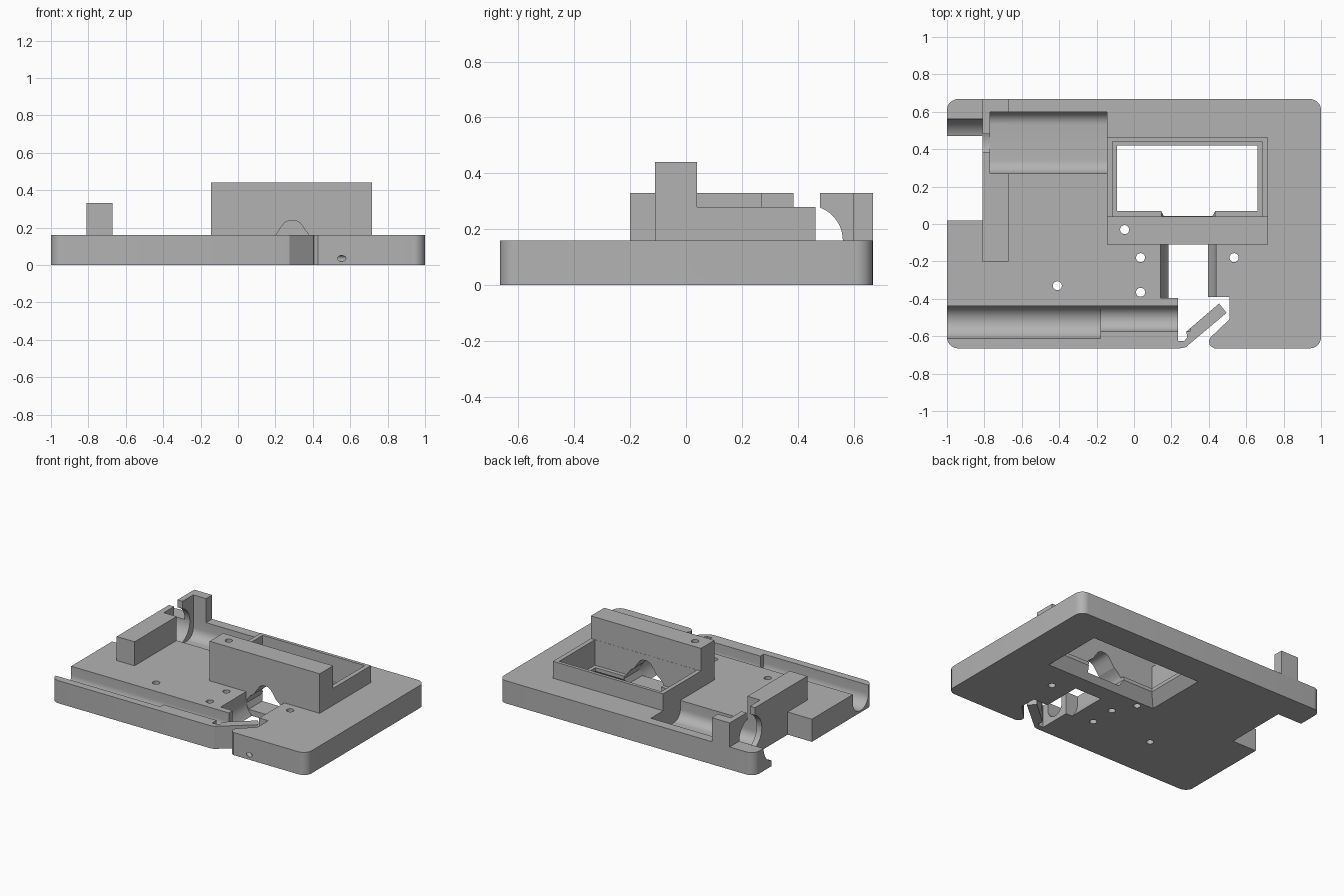
import bpy, bmesh
from math import sin, cos, pi
from mathutils import Vector

cube = bpy.data.objects.get("Cube")
if cube:
    bpy.data.objects.remove(cube, do_unlink=True)

grey = bpy.data.materials.new("plain grey")
grey.use_nodes = True
GREY = (0.45, 0.45, 0.45, 1)
grey.diffuse_color = GREY
grey.node_tree.nodes["Principled BSDF"].inputs["Base Color"].default_value = GREY

cutters = []


def finish(name, bm):
    bmesh.ops.recalc_face_normals(bm, faces=bm.faces)
    mesh = bpy.data.meshes.new(name)
    bm.to_mesh(mesh)
    bm.free()
    mesh.materials.append(grey)
    ob = bpy.data.objects.new(name, mesh)
    bpy.context.collection.objects.link(ob)
    return ob


def prism(name, pts, axis, lo, hi):
    """Extrude a 2D outline along an axis."""
    def place(p, t):
        a, b = p
        return {"X": (t, a, b), "Y": (a, t, b), "Z": (a, b, t)}[axis]
    bm = bmesh.new()
    rings = [[bm.verts.new(place(p, t)) for p in pts] for t in (lo, hi)]
    n = len(pts)
    for ring in rings:
        bm.faces.new(ring)
    for i in range(n):
        j = (i + 1) % n
        bm.faces.new((rings[0][i], rings[0][j], rings[1][j], rings[1][i]))
    return finish(name, bm)


def rect(a0, a1, b0, b1):
    return [(a0, b0), (a1, b0), (a1, b1), (a0, b1)]


def arc(a, b, r, start, end, n=12):
    return [(a + r * cos(start + (end - start) * i / n),
             b + r * sin(start + (end - start) * i / n)) for i in range(n + 1)]


def rounded(a0, a1, b0, b1, r):
    return (arc(a1 - r, b1 - r, r, 0, pi / 2, 8) + arc(a0 + r, b1 - r, r, pi / 2, pi, 8)
            + arc(a0 + r, b0 + r, r, pi, 1.5 * pi, 8) + arc(a1 - r, b0 + r, r, 1.5 * pi, 2 * pi, 8))


def trough(a, b, r, top):
    """Round-bottomed groove outline, open to the top."""
    return arc(a, b, r, pi, 2 * pi, 24) + [(a + r, top), (a - r, top)]


def cut(pts, axis, lo, hi):
    cutters.append(prism("cutter", pts, axis, lo, hi))


def bore(p, q, r, r2=None, seg=32):
    """Round or tapered drilling between two points."""
    p, q = Vector(p), Vector(q)
    bm = bmesh.new()
    bmesh.ops.create_cone(bm, cap_ends=True, segments=seg, radius1=r,
                          radius2=r if r2 is None else r2, depth=(q - p).length)
    turn = (q - p).to_track_quat("Z", "Y").to_matrix()
    for v in bm.verts:
        v.co = turn @ v.co + (p + q) / 2
    cutters.append(finish("cutter", bm))


# Solid parts: plate, motor bar, stepped housing
TOP = 0.16
bodies = [
    prism("base_plate", rounded(-1, 1, -0.665, 0.668, 0.06), "Z", 0, TOP),
    prism("motor_mount_bar", rect(-0.2, 0.668, TOP, 0.33), "X", -0.81, -0.67),
    prism("stepped_housing", [(-0.11, TOP), (0.463, TOP), (0.463, 0.28), (0.04, 0.28),
                              (0.04, 0.44), (-0.11, 0.44)], "X", -0.145, 0.717),
]

# Housing cavity with a lip and a flared underside
cut(rect(-0.115, 0.685, 0.041, 0.44), "Z", 0.1, 0.5)
cut(rect(-0.09, 0.66, 0.07, 0.42), "Z", -0.1, 0.2)
bm = bmesh.new()
loops = [[bm.verts.new((x, y, z)) for x, y in rect(*r)] for r, z in
         (((-0.15, 0.72, 0.01, 0.46), -0.001), ((-0.09, 0.66, 0.07, 0.42), 0.075))]
for loop in loops:
    bm.faces.new(loop)
for i in range(4):
    j = (i + 1) % 4
    bm.faces.new((loops[0][i], loops[0][j], loops[1][j], loops[1][i]))
cutters.append(finish("cutter", bm))

# Feed channel and bell-shaped arch through the tall wall
MID = 0.29


def mirrored(half):
    return [(MID + w, z) for w, z in half] + [(MID - w, z) for w, z in reversed(half)]


cut(mirrored([(0.1, -0.01), (0.105, 0), (0.135, 0.04), (0.148, 0.08), (0.15, 0.2)]),
    "Y", -0.395, -0.11)
cut(mirrored([(0.13, 0.04), (0.148, 0.08), (0.14, 0.11), (0.115, 0.14), (0.088, TOP),
              (0.06, 0.2), (0.042, 0.225), (0.018, 0.238)]), "Y", -0.12, 0.08)

# Front opening that leaves the diagonal spring lever
cut([(0.235, -0.39), (0.51, -0.39), (0.51, -0.51), (0.41, -0.605), (0.4, -0.625),
     (0.405, -0.648), (0.43, -0.666), (0.43, -0.72), (0.24, -0.72), (0.24, -0.666),
     (0.275, -0.66), (0.495, -0.475), (0.455, -0.425), (0.28, -0.575), (0.285, -0.605),
     (0.27, -0.625), (0.235, -0.625)], "Z", -0.1, 0.3)

# Long front trough with a narrower inner end
cut(trough(-0.525, 0.1, 0.087, 0.3), "X", -1.1, -0.18)
cut(trough(-0.507, 0.1, 0.068, 0.3), "X", -0.2, 0.3)

# Motor pocket, notch, motor face hole and shaft slot
cut(rounded(0.27, 0.6, 0.03, 0.6, 0.07), "X", -0.77, -0.145)
cut(rect(0.02, 0.47, -0.1, 0.5), "X", -1.1, -0.81)
bore((-1.1, 0.435, TOP), (-0.7, 0.435, TOP), 0.126, seg=48)
cut(rect(0.385, 0.48, 0.2, 0.5), "X", -0.9, -0.7)
for y in (0.305, 0.56):
    for z in (0.3, 0.03):
        bore((-0.9, y, z), (-0.72, y, z), 0.02)

# Cross bore with wide ends and tapered throats
AX, AZ = 0.147, 0.115


def cross(x0, x1, r, r2=None):
    bore((x0, AX, AZ), (x1, AX, AZ), r, r2, 48)


cross(-1.1, -0.34, 0.097)
cross(-0.35, -0.31, 0.088)
cross(-0.32, -0.2, 0.056, 0.041)
cross(0.77, 0.89, 0.041, 0.056)
cross(0.88, 1.1, 0.095)
cross(-0.4, 0.95, 0.04)

# Vertical screw holes
for x, y in ((-0.615, 0.635), (-0.41, 0.635), (-0.835, -0.33), (-0.41, -0.33),
             (0.035, -0.18), (0.035, -0.365), (0.535, -0.18), (0.535, -0.365),
             (-0.05, -0.03), (0.62, -0.03)):
    bore((x, y, -0.1), (x, y, 0.6), 0.024)
for x, y in ((0.612, -0.61), (0.455, -0.47)):
    bore((x, y, -0.1), (x, y, 0.3), 0.015)

# Slanted holes through the front corner
for z in (0.035, 0.13):
    bore((0.605, -0.715, z), (0.42, -0.53, z), 0.016)

# Carve every body, then discard the cutters
for body in bodies:
    for c in cutters:
        mod = body.modifiers.new("carve", "BOOLEAN")
        mod.operation = "DIFFERENCE"
        mod.solver = "EXACT"
        mod.object = c
bpy.context.view_layer.update()
graph = bpy.context.evaluated_depsgraph_get()
carved = [bpy.data.meshes.new_from_object(b.evaluated_get(graph)) for b in bodies]
for body, mesh in zip(bodies, carved):
    body.modifiers.clear()
    body.data = mesh
    mesh.materials.clear()
    mesh.materials.append(grey)
    for f in mesh.polygons:
        f.material_index = 0
for c in cutters:
    bpy.data.objects.remove(c, do_unlink=True)

for ob in bpy.context.selected_objects:
    ob.select_set(False)
for body in bodies:
    body.select_set(True)
bpy.context.view_layer.objects.active = bodies[0]
bpy.ops.object.shade_smooth_by_angle(angle=pi / 6)
